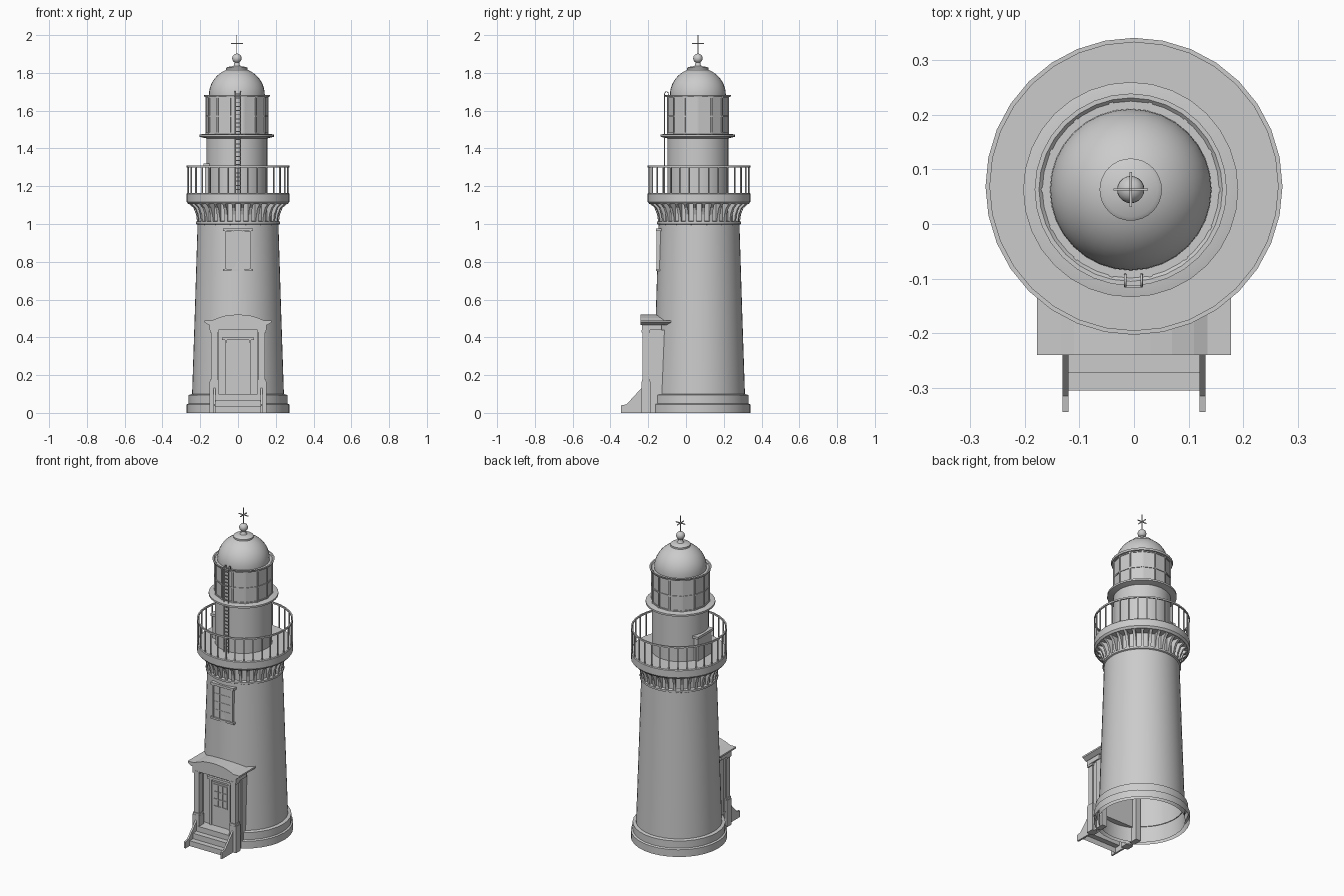
import bpy, bmesh, math
from mathutils import Matrix, Vector

if "Cube" in bpy.data.objects:
    bpy.data.objects.remove(bpy.data.objects["Cube"])

AX = (0.0, 0.069)        # tower axis
LX = (-0.006, 0.063)     # lantern axis
T, R = Matrix.Translation, Matrix.Rotation


def finish(name, bm, smooth=None):
    bmesh.ops.remove_doubles(bm, verts=bm.verts, dist=1e-5)
    bmesh.ops.recalc_face_normals(bm, faces=bm.faces)
    me = bpy.data.meshes.new(name)
    bm.to_mesh(me)
    bm.free()
    ob = bpy.data.objects.new(name, me)
    bpy.context.collection.objects.link(ob)
    if smooth:
        bpy.ops.object.select_all(action='DESELECT')
        ob.select_set(True)
        bpy.context.view_layer.objects.active = ob
        bpy.ops.object.shade_smooth_by_angle(angle=math.radians(smooth))
    return ob


def lathe(name, prof, c=AX, n=32, smooth=35):
    """Revolve an (r, z) profile around a vertical axis."""
    bm = bmesh.new()
    rings = [[bm.verts.new((c[0] + r * math.cos(2 * math.pi * i / n),
                            c[1] + r * math.sin(2 * math.pi * i / n), z))
              for i in range(n)] for r, z in prof]
    for a, b in zip(rings, rings[1:]):
        for i in range(n):
            j = (i + 1) % n
            bm.faces.new((a[i], a[j], b[j], b[i]))
    bmesh.ops.dissolve_degenerate(bm, dist=1e-6, edges=bm.edges)
    return finish(name, bm, smooth)


def add_box(bm, x, y, z, m=Matrix()):
    """Box from (min, max) pairs, optionally transformed."""
    c = Vector([(a + b) / 2 for a, b in (x, y, z)])
    s = Matrix.Diagonal([b - a for a, b in (x, y, z)] + [1])
    bmesh.ops.create_cube(bm, size=1, matrix=m @ T(c) @ s)


def boxes(name, lst):
    bm = bmesh.new()
    for b in lst:
        add_box(bm, *b)
    return finish(name, bm)


def add_prism(bm, pts, offset):
    """Extrude a closed outline of 3D points along an offset."""
    f = bm.faces.new([bm.verts.new(p) for p in pts])
    r = bmesh.ops.extrude_face_region(bm, geom=[f], use_keep_orig=True)
    vs = [v for v in r['geom'] if isinstance(v, bmesh.types.BMVert)]
    bmesh.ops.translate(bm, verts=vs, vec=offset)


def radial(c, a):
    return T((c[0], c[1], 0)) @ R(a, 4, 'Z')


# --- tower body
lathe("base_plinth", [(.272, 0), (.272, .045), (.262, .05), (.262, .095), (.24, .1)])
lathe("tower_shaft", [(.246, 0), (.243, .1), (.228, .55), (.214, 1.0)], n=48)
lathe("collar", [(.212, .995), (.222, 1.0), (.222, 1.012), (.206, 1.016), (.206, 1.11)])

# --- gallery with corbels and railing
lathe("gallery_deck", [(.2, 1.105), (.262, 1.105), (.272, 1.117), (.272, 1.16),
                       (.268, 1.165), (.155, 1.165)])
N = 32
bm = bmesh.new()
for i in range(N):
    m = radial(AX, 2 * math.pi * (i + .5) / N)
    outline = [(.2, 1.012), (.217, 1.012), (.222, 1.05), (.236, 1.085), (.258, 1.106), (.2, 1.106)]
    add_prism(bm, [m @ Vector((r, -.008, z)) for r, z in outline],
              m.to_3x3() @ Vector((0, .016, 0)))
finish("corbels", bm)

bm = bmesh.new()
for i in range(N):
    add_box(bm, (.264, .270), (-.0035, .0035), (1.165, 1.305), radial(AX, 2 * math.pi * i / N))
finish("railing_posts", bm)
lathe("railing_top", [(.264, 1.3), (.272, 1.3), (.272, 1.31), (.264, 1.31), (.264, 1.3)])

# --- watch room, with its doorway on the left
lathe("watch_room", [(.162, 1.16), (.162, 1.46)], LX)
boxes("gallery_doorway", [((-.176, -.12), (.0, .135), (1.165, 1.305)),
                          ((-.183, -.12), (-.01, .145), (1.305, 1.32))])
lathe("lantern_walkway", [(.16, 1.453), (.182, 1.458), (.197, 1.462), (.197, 1.473),
                          (.182, 1.476), (.155, 1.478)], LX)

# --- glazed lantern
P = 14
lathe("lantern_glass", [(.162, 1.475), (.162, 1.678)], LX, n=P, smooth=None)
bm = bmesh.new()
for i in range(P):
    add_box(bm, (.158, .167), (-.004, .004), (1.475, 1.68), radial(LX, 2 * math.pi * i / P))
    m = radial(LX, 2 * math.pi * (i + .5) / P)
    ap = .162 * math.cos(math.pi / P)
    for z in (1.48, 1.57, 1.67):
        add_box(bm, (ap - .003, ap + .004), (-.037, .037), (z - .004, z + .004), m)
finish("lantern_mullions", bm)
lathe("lantern_eave", [(.155, 1.67), (.172, 1.673), (.176, 1.684), (.168, 1.684),
                       (.162, 1.678), (.145, 1.678)], LX)

# --- dome, ball and vane
q = [math.pi / 2 * i / 12 for i in range(13)]
lathe("dome", [(.148, 1.676)] + [(.148 * math.cos(a), 1.683 + .144 * math.sin(a)) for a in q], LX)
lathe("dome_cap", [(.057, 1.81), (.057, 1.826), (.05, 1.831), (.02, 1.836), (.015, 1.842),
                   (.013, 1.86)], LX)
lathe("finial_ball", [(.025 * math.sin(2 * a), 1.877 - .025 * math.cos(2 * a)) for a in q], LX, n=20)
x, y = LX
boxes("vane", [((x - .002, x + .002), (y - .002, y + .002), (1.89, 2.0)),
               ((x - .032, x + .032), (y - .002, y + .002), (1.952, 1.957)),
               ((x - .002, x + .002), (y - .032, y + .032), (1.952, 1.957))])

# --- ladder with hooked top
cu = bpy.data.curves.new("ladder_rails", 'CURVE')
cu.dimensions = '3D'
cu.bevel_depth = .0025
cu.bevel_resolution = 1
for lx in (-.016, .014):
    pts = [(-.114, 1.165), (-.114, 1.688), (-.110, 1.698), (-.103, 1.701), (-.095, 1.697), (-.092, 1.675)]
    sp = cu.splines.new('POLY')
    sp.points.add(len(pts) - 1)
    for p, (py, pz) in zip(sp.points, pts):
        p.co = (lx, py, pz, 1)
bpy.context.collection.objects.link(bpy.data.objects.new("ladder_rails", cu))
boxes("ladder_rungs", [((-.016, .014), (-.116, -.112), (1.18 + .022 * i, 1.185 + .022 * i))
                       for i in range(24)])

# --- upper window
W = [((-.066, .066), (-.151, -.13), (.765, .96)),
     ((-.08, .08), (-.158, -.13), (.962, .977)),
     ((-.08, .08), (-.158, -.13), (.75, .762))]
W += [((s - .005, s + .005), (-.155, -.13), (.762, .962)) for s in (-.065, .065)]
W += [((s - .002, s + .002), (-.153, -.14), (.762, .962)) for s in (-.022, .022)]
W += [((-.065, .065), (-.153, -.14), (.81 + .05 * i, .814 + .05 * i)) for i in range(3)]
boxes("upper_window", W)

# --- porch: floor, side walls, pilasters, pedestals, lintel (mirrored left/right)
B = [((-.14, .14), (-.232, -.14), (.09, .1)), ((-.15, .15), (-.234, -.13), (.438, .468))]
for s in (-1, 1):
    def mx(a, b):
        return (min(s * a, s * b), max(s * a, s * b))
    B += [(mx(.122, .136), (-.205, -.11), (0, .44)),       # side wall
          (mx(.108, .142), (-.229, -.196), (.16, .44)),    # front column
          (mx(.104, .147), (-.234, -.19), (.165, .178)),   # column foot
          (mx(.103, .148), (-.235, -.19), (.425, .44)),    # capital
          (mx(.103, .15), (-.235, -.188), (0, .165)),      # pedestal
          (mx(.108, .142), (-.165, -.11), (0, .44))]       # rear pilaster
boxes("porch", B)

# --- curved porch roof
bm = bmesh.new()
top = [(.178, .49), (.135, .49), (.11, .502), (.07, .514), (.03, .519), (0, .521)]
out = top + [(-a, b) for a, b in reversed(top[:-1])]
out += [(-.178, .48), (-.155, .466), (.155, .466), (.178, .48)]
add_prism(bm, [(a, -.24, b) for a, b in out], (0, .16, 0))
finish("porch_roof", bm)

# --- door with glazing bars and pediment
D = [((-.105, .105), (-.17, -.14), (.1, .44)), ((-.058, .058), (-.174, -.15), (.1, .37)),
     ((-.085, .085), (-.185, -.16), (.385, .4))]
D += [((s - .006, s + .006), (-.18, -.16), (.1, .385)) for s in (-.064, .064)]
D += [((s - .003, s + .003), (-.178, -.16), (.22, .36)) for s in (-.045, -.015, .015, .045)]
D += [((-.045, .045), (-.178, -.16), (z, z + .005)) for z in (.22, .265, .31, .355)]
boxes("door", D)

# --- entry steps (open underneath) and cheek walls
bm = bmesh.new()
zig = [(-.305, 0), (-.305, .033), (-.272, .033), (-.272, .067), (-.238, .067), (-.238, .1), (-.2, .1)]
vs = [[bm.verts.new((sx, a, b)) for a, b in zig] for sx in (-.125, .125)]
for i in range(len(zig) - 1):
    bm.faces.new((vs[0][i], vs[1][i], vs[1][i + 1], vs[0][i + 1]))
finish("steps", bm)
bm = bmesh.new()
cheek = [(-.344, 0), (-.344, .04), (-.315, .045), (-.225, .143), (-.225, 0)]
for sx in (-.131, .12):
    add_prism(bm, [(sx, a, b) for a, b in cheek], (.011, 0, 0))
finish("step_cheeks", bm)
